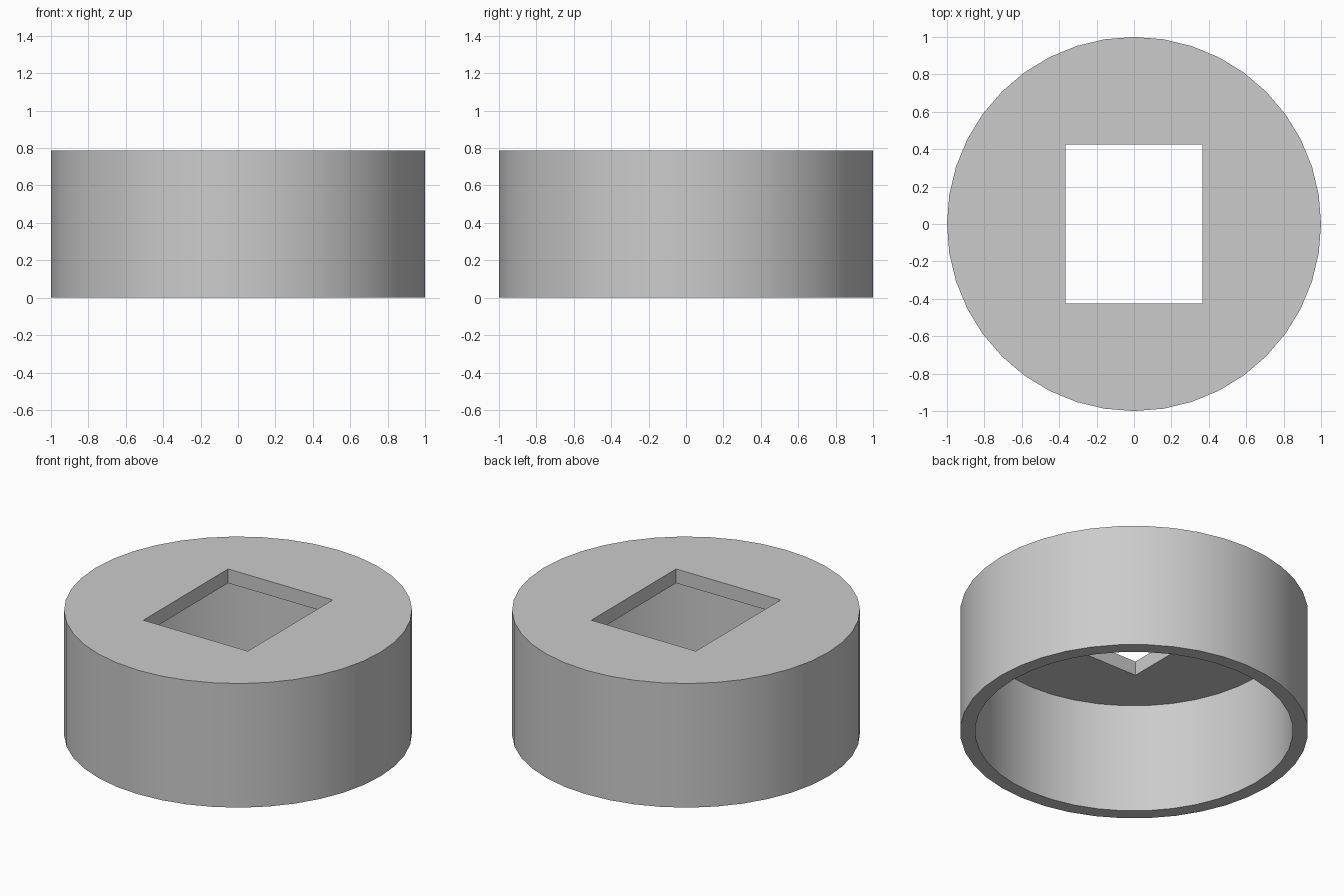
import bpy
import bmesh
from math import cos, sin, tau, radians

SEGMENTS = 40
OUTER_R, INNER_R = 1.0, 0.914
HEIGHT, LID = 0.787, 0.09
HOLE_X, HOLE_Y = 0.367, 0.425

cube = bpy.data.objects.get("Cube")
if cube:
    bpy.data.objects.remove(cube, do_unlink=True)

grey = bpy.data.materials.new("plain grey")
grey.use_nodes = True
colour = (0.6, 0.6, 0.6, 1.0)
grey.diffuse_color = colour
grey.node_tree.nodes["Principled BSDF"].inputs["Base Color"].default_value = colour

bm = bmesh.new()


def ring(points, z):
    """Ring of vertices at one height."""
    return [bm.verts.new((x, y, z)) for x, y in points]


def circle(r):
    return [(r * cos(tau * i / SEGMENTS), r * sin(tau * i / SEGMENTS))
            for i in range(SEGMENTS)]


def bridge(a, b):
    """Quads between two rings of equal length."""
    for i in range(len(a)):
        bm.faces.new((a[i - 1], a[i], b[i], b[i - 1]))


def lid_face(rim, hole):
    """Flat face between a round rim and the rectangular hole.

    Each hole corner fans out to one quarter of the rim.
    """
    quarter = len(rim) // 4
    for k, corner in enumerate(hole):
        arc = [rim[(k * quarter + i) % len(rim)] for i in range(quarter + 1)]
        for a, b in zip(arc, arc[1:]):
            bm.faces.new((a, b, corner))
        bm.faces.new((arc[-1], hole[(k + 1) % 4], corner))


rectangle = [(HOLE_X, HOLE_Y), (-HOLE_X, HOLE_Y),
             (-HOLE_X, -HOLE_Y), (HOLE_X, -HOLE_Y)]
outer_top = ring(circle(OUTER_R), HEIGHT)
outer_bottom = ring(circle(OUTER_R), 0)
inner_bottom = ring(circle(INNER_R), 0)
inner_top = ring(circle(INNER_R), HEIGHT - LID)
hole_top = ring(rectangle, HEIGHT)
hole_bottom = ring(rectangle, HEIGHT - LID)

# Outer wall, bottom rim, inner wall and hole sides
bridge(outer_top, outer_bottom)
bridge(outer_bottom, inner_bottom)
bridge(inner_bottom, inner_top)
bridge(hole_top, hole_bottom)

# Lid top and underside around the hole
lid_face(outer_top, hole_top)
lid_face(inner_top, hole_bottom)
bmesh.ops.recalc_face_normals(bm, faces=bm.faces[:])

mesh = bpy.data.meshes.new("round_cap")
bm.to_mesh(mesh)
bm.free()
mesh.materials.append(grey)
cap = bpy.data.objects.new("round_cap", mesh)
bpy.context.collection.objects.link(cap)

# Smooth walls with sharp rims
bpy.ops.object.select_all(action="DESELECT")
cap.select_set(True)
bpy.context.view_layer.objects.active = cap
bpy.ops.object.shade_smooth_by_angle(angle=radians(30))
